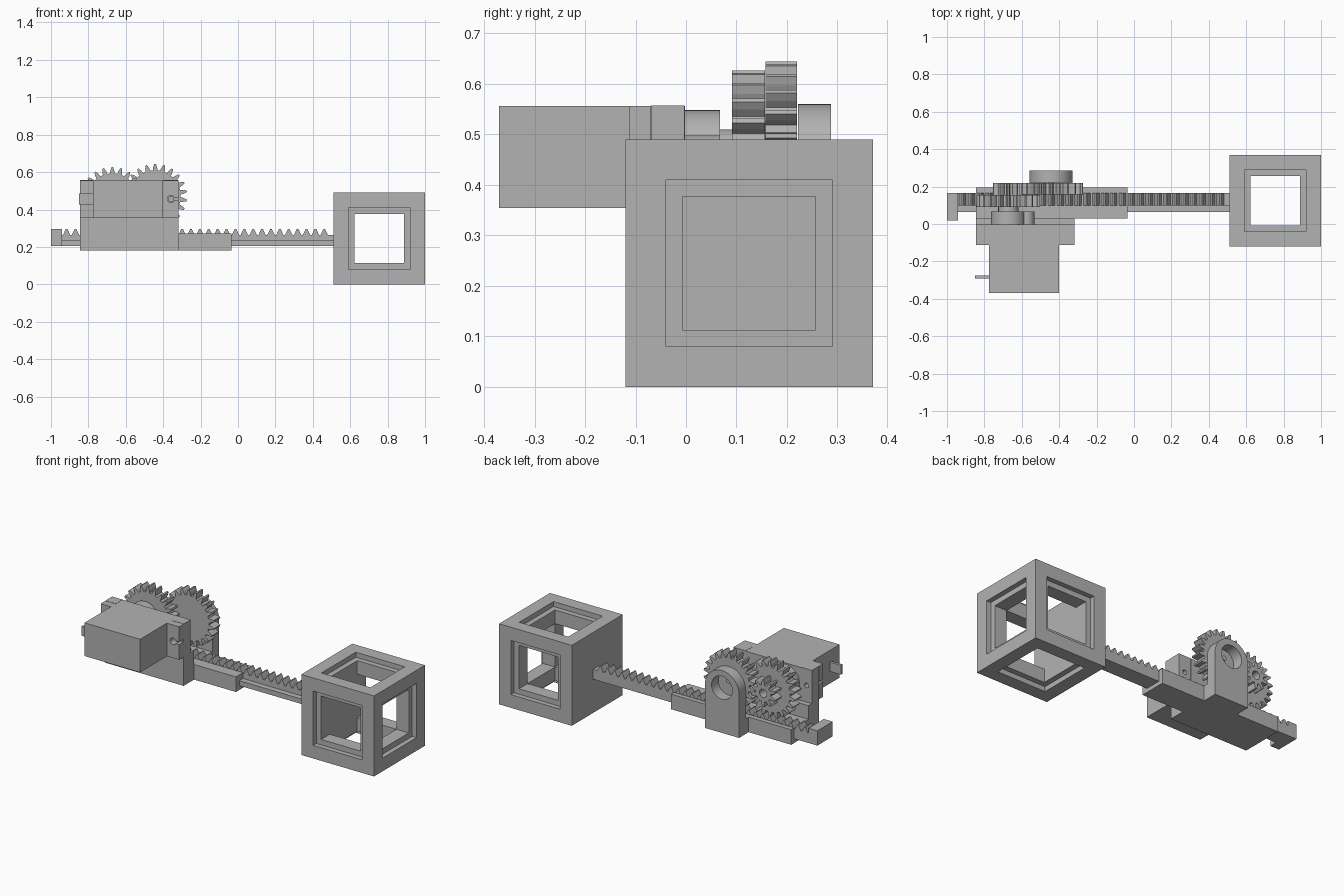
import bpy, bmesh, math

cube = bpy.data.objects.get("Cube")
if cube:
    bpy.data.objects.remove(cube)

grey = bpy.data.materials.new("light_grey")
grey.use_nodes = True
COLOUR = (0.45, 0.45, 0.45, 1)
grey.diffuse_color = COLOUR
grey.node_tree.nodes["Principled BSDF"].inputs["Base Color"].default_value = COLOUR


def prism(name, profile, y0, y1):
    """Extrude an x-z outline from y0 to y1."""
    bm = bmesh.new()
    face = bm.faces.new([bm.verts.new((x, y0, z)) for x, z in profile])
    out = bmesh.ops.extrude_face_region(bm, geom=[face])
    moved = [g for g in out["geom"] if isinstance(g, bmesh.types.BMVert)]
    bmesh.ops.translate(bm, verts=moved, vec=(0, y1 - y0, 0))
    bmesh.ops.recalc_face_normals(bm, faces=bm.faces)
    mesh = bpy.data.meshes.new(name)
    bm.to_mesh(mesh)
    bm.free()
    mesh.materials.append(grey)
    obj = bpy.data.objects.new(name, mesh)
    bpy.context.collection.objects.link(obj)
    return obj


def box(name, x, y, z):
    return prism(name, [(x[0], z[0]), (x[1], z[0]), (x[1], z[1]), (x[0], z[1])], *y)


def arc(cx, cz, r, start=0, end=math.tau, n=40):
    return [(cx + r * math.cos(start + (end - start) * i / n),
             cz + r * math.sin(start + (end - start) * i / n)) for i in range(n)]


def rod(name, cx, cz, r, y0, y1):
    return smooth(prism(name, arc(cx, cz, r), y0, y1))


def activate(obj):
    bpy.ops.object.select_all(action="DESELECT")
    obj.select_set(True)
    bpy.context.view_layer.objects.active = obj


def smooth(obj):
    activate(obj)
    bpy.ops.object.shade_smooth_by_angle(angle=math.radians(30))
    return obj


def cut(obj, cutter):
    activate(obj)
    mod = obj.modifiers.new("cut", "BOOLEAN")
    mod.operation = "DIFFERENCE"
    mod.solver = "EXACT"
    mod.object = cutter
    bpy.ops.object.modifier_apply(modifier=mod.name)
    bpy.data.objects.remove(cutter)


def gear(name, cx, cz, root, tip, teeth, y0, y1):
    step = math.tau / teeth
    mid = (root + tip) / 2
    shape = [(-0.32, root), (-0.23, mid), (-0.09, tip), (0.09, tip), (0.23, mid), (0.32, root)]
    pts = []
    for i in range(teeth):
        for a, r in shape:
            t = math.pi / 2 + (i + a) * step
            pts.append((cx + r * math.cos(t), cz + r * math.sin(t)))
    return prism(name, pts, y0, y1)


# Open cube frame, closed on the side that carries the rack
CX, CY, CZ = 0.755, 0.125, 0.245
HALF, STEP, HOLE, DEPTH = 0.245, 0.165, 0.132, 0.03
centre = (CX, CY, CZ)
frame = box("cube_frame", *[(c - HALF, c + HALF) for c in centre])
for axis in range(3):
    for size, reach in ((HOLE, 0), (STEP, HALF - DEPTH)):
        for side in (-1, 1):
            if axis == 0 and side < 0:
                continue
            spans = [(c - size, c + size) for c in centre]
            start = -HOLE if size == HOLE else reach
            spans[axis] = tuple(sorted((centre[axis] + side * start,
                                        centre[axis] + side * (HALF + 0.05))))
            cut(frame, box("cutter", *spans))

# Toothed rack with a stepped foot and an end stop
PITCH = 0.0475
box("rack_foot", (-0.95, 0.52), (0.065, 0.165), (0.205, 0.235))
outline = [(0.52, 0.234), (-0.95, 0.234), (-0.95, 0.265)]
x = -0.94
while x + PITCH < 0.52:
    for a, h in ((0.1, 0), (0.28, 0.018), (0.42, 0.032), (0.58, 0.032), (0.72, 0.018), (0.9, 0)):
        outline.append((x + a * PITCH, 0.265 + h))
    x += PITCH
outline.append((0.52, 0.265))
prism("rack_teeth", outline, 0.10, 0.165)
box("rack_end_stop", (-1.0, -0.94), (0.018, 0.165), (0.205, 0.295))

# Guide channel around the rack
GUIDE = (-0.845, -0.035)
box("guide_floor", GUIDE, (0.03, 0.195), (0.18, 0.204))
box("guide_front_wall", GUIDE, (0.03, 0.064), (0.18, 0.272))
box("guide_front_lip", GUIDE, (0.06, 0.098), (0.237, 0.272))
box("guide_back_wall", GUIDE, (0.167, 0.195), (0.18, 0.272))

# Motor bracket with two posts
box("bracket_base", (-0.845, -0.317), (-0.07, 0.03), (0.18, 0.355))
MOTOR_Z = 0.456
for side, x0, x1 in (("right", -0.845, -0.775), ("left", -0.4, -0.317)):
    mx = (x0 + x1) / 2
    post = box(side + "_post", (x0, x1), (-0.069, -0.003), (0.35, 0.557))
    cut(post, prism("cutter", arc(mx, MOTOR_Z, 0.014, n=20), -0.1, 0.05))
    tab = box(side + "_motor_tab", (x0, x1), (-0.113, -0.07), (0.355, 0.556))
    cut(tab, prism("cutter", arc(mx, MOTOR_Z, 0.02, n=20), -0.15, -0.05))
    slot = (mx, x1 + 0.02) if side == "left" else (x0 - 0.02, mx)
    cut(tab, box("cutter", slot, (-0.15, -0.05), (MOTOR_Z - 0.008, MOTOR_Z + 0.008)))

# Motor with output boss, idle boss, shaft and cable
AX = -0.672
box("motor_body", (-0.775, -0.4), (-0.37, -0.002), (0.354, 0.556))
box("motor_cable", (-0.85, -0.77), (-0.292, -0.276), (0.428, 0.485))
rod("motor_boss", AX, MOTOR_Z, 0.092, -0.01, 0.067)
rod("motor_small_boss", -0.575, MOTOR_Z, 0.042, -0.01, 0.067)
rod("motor_shaft", AX, MOTOR_Z, 0.054, 0.06, 0.1)

# Compound drive gear and its partner
gear("drive_gear", AX, MOTOR_Z, 0.137, 0.171, 22, 0.091, 0.156)
pinion = gear("drive_pinion", AX, MOTOR_Z, 0.051, 0.084, 10, 0.155, 0.219)
cut(pinion, prism("cutter", arc(AX, MOTOR_Z, 0.025, n=20), 0.15, 0.25))
BX, BZ = -0.443, 0.473
gear("large_gear", BX, BZ, 0.137, 0.171, 22, 0.157, 0.22)

# Rounded rear support with a bearing recess
R, SZ = 0.115, 0.445
arch = [(BX - R, 0.18), (BX + R, 0.18)] + arc(BX, SZ, R, 0, math.pi, 28) + [(BX - R, SZ)]
support = prism("rear_support", arch, 0.222, 0.287)
cut(support, prism("cutter", arc(BX, SZ + 0.01, 0.07), 0.2, 0.32))
smooth(support)
box("support_foot", (BX - R, BX + R), (0.19, 0.225), (0.18, 0.272))
rod("support_pin", BX, BZ, 0.014, 0.21, 0.228)
